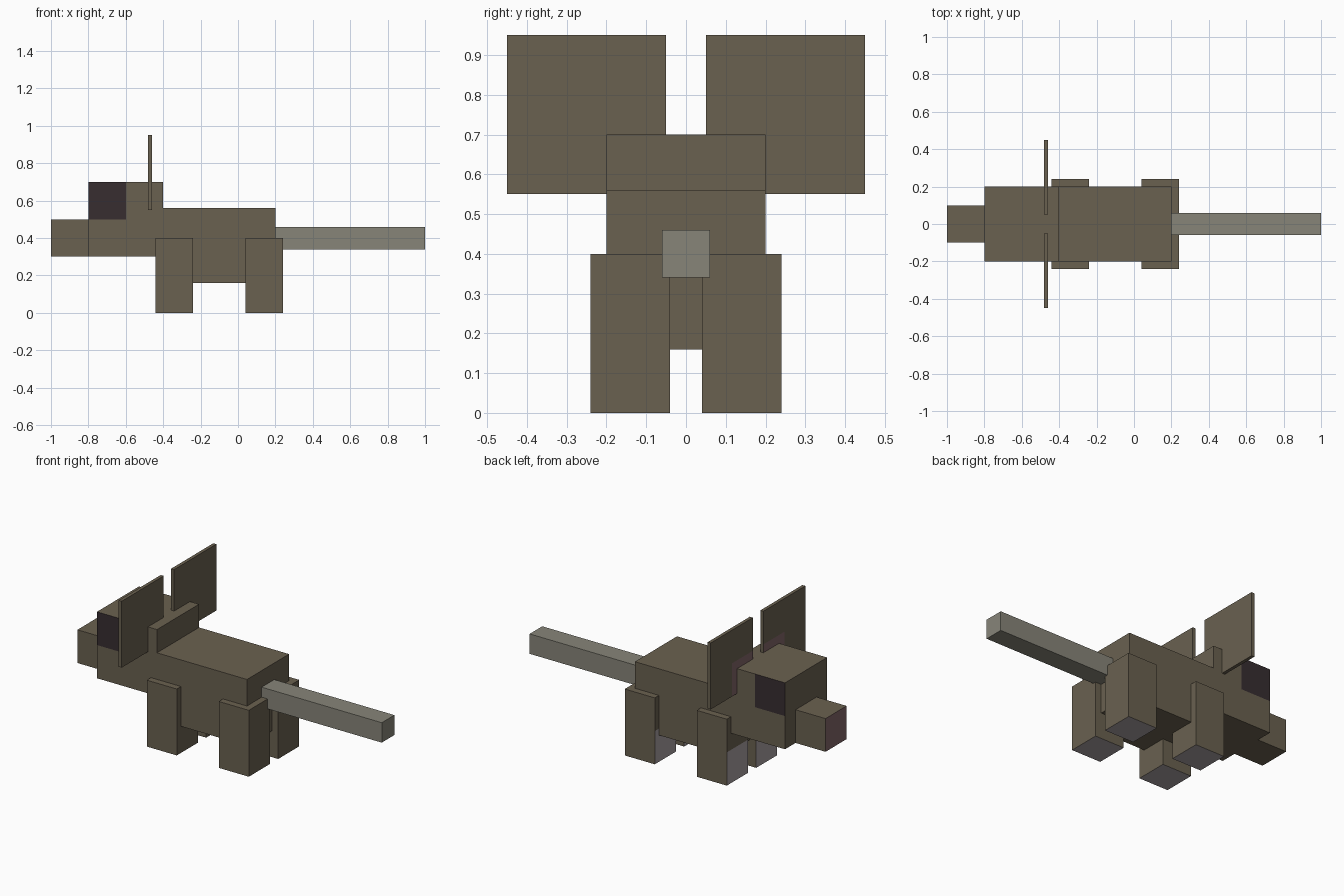
import bpy, bmesh
from mathutils import Vector

if "Cube" in bpy.data.objects:
    bpy.data.objects.remove(bpy.data.objects["Cube"])


def material(name, rgb):
    """Flat colour from 0-255 display values."""
    m = bpy.data.materials.new(name)
    lin = [((c / 255 + 0.055) / 1.055) ** 2.4 for c in rgb]
    m.diffuse_color = (*lin, 1)
    m.use_nodes = True
    m.node_tree.nodes["Principled BSDF"].inputs["Base Color"].default_value = m.diffuse_color
    return m


fur = material("brown_fur", (106, 97, 80))
tail_grey = material("tail_grey", (135, 133, 121))
eye_dark = material("eye_dark", (55, 45, 48))
pink = material("skin_pink", (130, 101, 104))
paw_grey = material("paw_grey", (168, 159, 162))


def box(name, lo, hi, mats, cuts=(), rule=None):
    """Box between two corners; cuts are (axis, position) planes,
    rule(normal, centre) marks faces that take the second material."""
    lo, hi = Vector(lo), Vector(hi)
    bm = bmesh.new()
    bmesh.ops.create_cube(bm, size=1)
    for v in bm.verts:
        v.co = Vector([(lo[i] + hi[i]) / 2 + v.co[i] * (hi[i] - lo[i]) for i in range(3)])
    for axis, pos in cuts:
        normal, point = Vector(), Vector()
        normal[axis], point[axis] = 1, pos
        bmesh.ops.bisect_plane(bm, geom=bm.verts[:] + bm.edges[:] + bm.faces[:],
                               plane_co=point, plane_no=normal)
    bm.normal_update()
    for f in bm.faces:
        if rule and rule(f.normal, f.calc_center_median()):
            f.material_index = 1
    mesh = bpy.data.meshes.new(name)
    bm.to_mesh(mesh)
    bm.free()
    for m in mats:
        mesh.materials.append(m)
    obj = bpy.data.objects.new(name, mesh)
    bpy.context.collection.objects.link(obj)
    return obj


# Body and tail
box("body", (-0.4, -0.2, 0.16), (0.2, 0.2, 0.56), [fur])
box("tail", (0.2, -0.06, 0.34), (1.0, 0.06, 0.46), [tail_grey])

# Head with a dark eye patch in the upper front corner of each cheek
box("head", (-0.8, -0.2, 0.3), (-0.4, 0.2, 0.7), [fur, eye_dark],
    cuts=[(0, -0.6), (2, 0.5)],
    rule=lambda n, c: abs(n.y) > 0.5 and c.x < -0.6 and c.z > 0.5)

# Snout with a pink tip
box("snout", (-1.0, -0.1, 0.3), (-0.8, 0.1, 0.5), [fur, pink],
    rule=lambda n, c: n.x < -0.5)

for side, s in (("left", -1), ("right", 1)):
    # Ears, with pink on the lower inner part facing forward
    y0, y1 = sorted((0.05 * s, 0.45 * s))
    box(side + "_ear", (-0.48, y0, 0.55), (-0.46, y1, 0.95), [fur, pink],
        cuts=[(1, 0.25 * s), (2, 0.75)],
        rule=lambda n, c: n.x < -0.5 and abs(c.y) < 0.25 and c.z < 0.75)

    # Legs, with grey toes and soles
    y0, y1 = sorted((0.04 * s, 0.24 * s))
    for place, x in (("front", -0.44), ("back", 0.04)):
        box(f"{side}_{place}_leg", (x, y0, 0), (x + 0.2, y1, 0.4), [fur, paw_grey],
            cuts=[(2, 0.2)],
            rule=lambda n, c: n.z < -0.5 or (n.x < -0.5 and c.z < 0.2))
